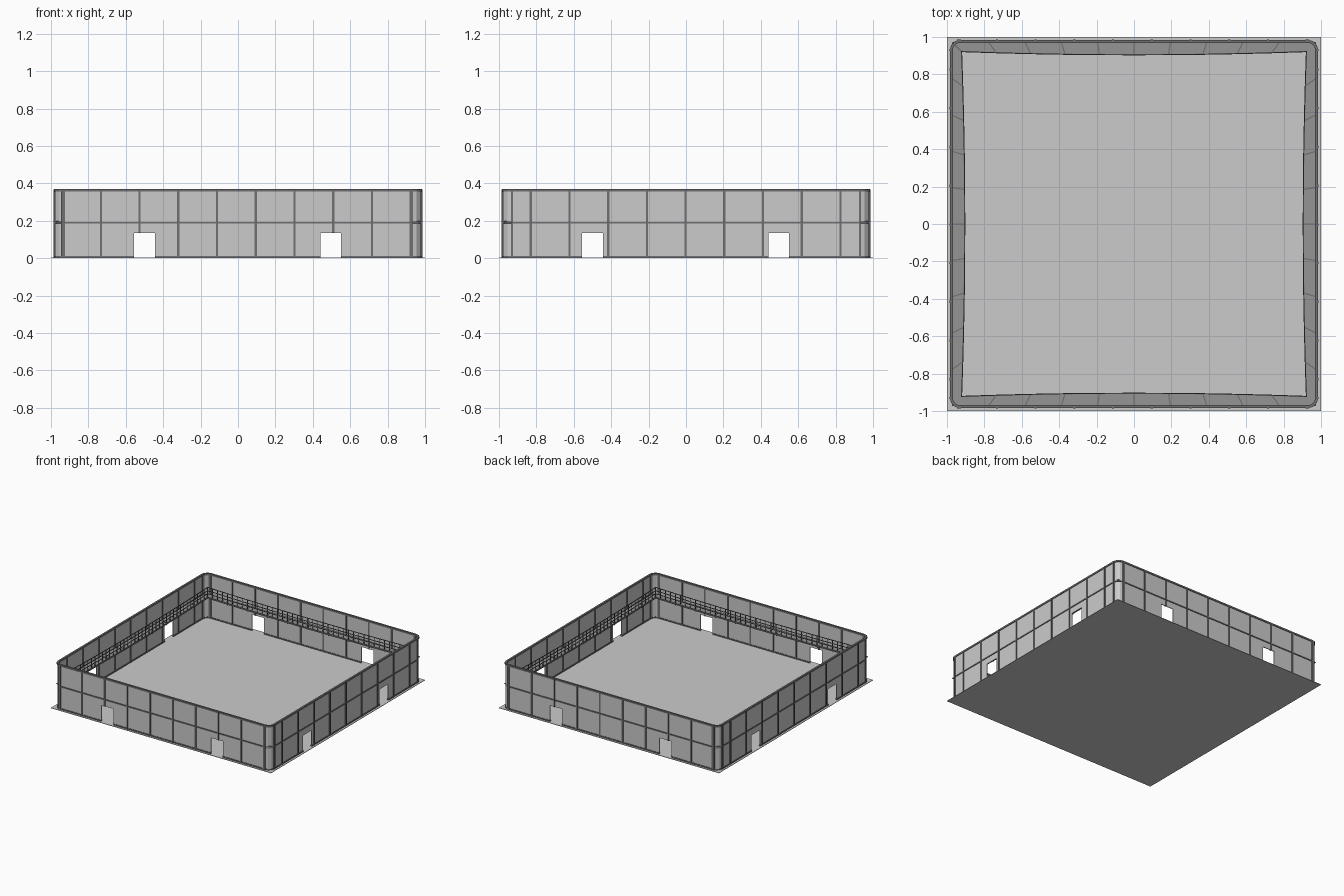
import bpy, bmesh, math
from mathutils import Vector, Matrix

if "Cube" in bpy.data.objects:
    bpy.data.objects.remove(bpy.data.objects["Cube"])

DOORS = [(-0.555, -0.445), (0.44, 0.55)]
DOOR_H, MID, TOP = 0.135, 0.19, 0.37
OUT, R = 0.98, 0.05            # wall outer face, corner radius


def dark(name, v):
    m = bpy.data.materials.new(name)
    m.diffuse_color = (v, v, v, 1)
    m.use_nodes = True
    m.node_tree.nodes["Principled BSDF"].inputs["Base Color"].default_value = m.diffuse_color
    return m


STEEL = dark("dark_steel", 0.16)
DECK = dark("deck_grey", 0.3)


def finish(bm, name, mat=None):
    bmesh.ops.recalc_face_normals(bm, faces=bm.faces)
    me = bpy.data.meshes.new(name)
    bm.to_mesh(me)
    bm.free()
    ob = bpy.data.objects.new(name, me)
    bpy.context.collection.objects.link(ob)
    if mat:
        me.materials.append(mat)


def prism(bm, pts, z0, z1, rot):
    lo = [bm.verts.new(rot @ Vector((x, y, z0))) for x, y in pts]
    hi = [bm.verts.new(rot @ Vector((x, y, z1))) for x, y in pts]
    n = len(pts)
    bm.faces.new(lo[::-1])
    bm.faces.new(hi)
    for i in range(n):
        bm.faces.new((lo[i], lo[(i + 1) % n], hi[(i + 1) % n], hi[i]))


# box in side coordinates: u along the wall, d outward distance
def box(bm, u0, u1, d0, d1, z0, z1, rot):
    prism(bm, [(u0, -d1), (u1, -d1), (u1, -d0), (u0, -d0)], z0, z1, rot)


# flat bar between two (u, d) points
def bar(bm, a, b, w, z0, z1, rot):
    a, b = Vector((a[0], -a[1])), Vector((b[0], -b[1]))
    t = (b - a).normalized()
    n = Vector((-t.y, t.x)) * w / 2
    prism(bm, [a - n, b - n, b + n, a + n], z0, z1, rot)


# rounded corner strip at the right-hand end of a side
def corner(bm, r0, r1, z0, z1, rot, n=3):
    c = OUT - R
    p = lambda r, i: (c + r * math.sin(i / n * math.pi / 2), -c - r * math.cos(i / n * math.pi / 2))
    for i in range(n):
        prism(bm, [p(r1, i), p(r1, i + 1), p(r0, i + 1), p(r0, i)], z0, z1, rot)


# inner walkway edge bows slightly inward at mid-span
def inner(u):
    return 0.905 + 0.017 * (u / 0.922) ** 2


floor = bmesh.new()
prism(floor, [(-1, -1), (1, -1), (1, 1), (-1, 1)], 0, 0.004, Matrix.Identity(3))
finish(floor, "floor")

lower, upper, posts, rails, deck, joists, railing = [bmesh.new() for _ in range(7)]
E = OUT - R
for k in range(4):
    rot = Matrix.Rotation(k * math.pi / 2, 3, 'Z')
    s = 1 if k in (0, 1) else -1
    n, start = (10, -0.94) if k % 2 == 0 else (9, -0.83)
    us = [(start + 0.207 * i) * s for i in range(n)]
    doors = sorted(tuple(sorted((a * s, b * s))) for a, b in DOORS)

    # wall sheets with door openings, plus bottom rail pieces
    d0, d1 = OUT - 0.006, OUT
    u = -E
    for a, b in doors + [(E, E)]:
        box(lower, u, a, d0, d1, 0.004, DOOR_H, rot)
        box(rails, u, a, d0 - 0.004, d1 + 0.004, 0.004, 0.013, rot)
        u = b
    box(lower, -E, E, d0, d1, DOOR_H, MID - 0.004, rot)
    box(upper, -E, E, d0, d1, MID + 0.003, TOP - 0.004, rot)
    corner(lower, R - 0.006, R, 0.004, MID - 0.004, rot)
    corner(upper, R - 0.006, R, MID + 0.003, TOP - 0.004, rot)

    # middle girt and top rim
    box(rails, -E, E, d0 - 0.004, d1 + 0.005, MID - 0.005, MID + 0.005, rot)
    box(rails, -E, E, d0 - 0.005, d1 + 0.005, TOP - 0.014, TOP, rot)
    corner(rails, R - 0.011, R + 0.005, TOP - 0.014, TOP, rot)
    corner(rails, R - 0.01, R + 0.004, 0.004, 0.013, rot)

    # posts, cut short above the doors
    for p in us + [-E, E]:
        z = DOOR_H if any(a - 0.006 < p < b + 0.006 for a, b in doors) else 0.004
        box(posts, p - 0.006, p + 0.006, d0 - 0.005, d1 + 0.006, z, TOP - 0.003, rot)

    # walkway segments with slanted joints, and joists beneath
    ou = [-0.972 + 1.944 * i / 10 for i in range(11)]
    iu = [-0.922 + 1.844 * i / 10 for i in range(11)]
    for i in range(10):
        prism(deck, [(ou[i], -0.972), (ou[i + 1], -0.972),
                     (iu[i + 1], -inner(iu[i + 1])), (iu[i], -inner(iu[i]))], 0.195, 0.2, rot)
        bar(railing, (iu[i], inner(iu[i])), (iu[i + 1], inner(iu[i + 1])), 0.006, 0.19, 0.202, rot)
        for z in (0.225, 0.25, 0.277):
            bar(railing, (iu[i], inner(iu[i])), (iu[i + 1], inner(iu[i + 1])), 0.004, z, z + 0.005, rot)
    for a, b in zip(ou[1:-1], iu[1:-1]):
        bar(joists, (a, 0.972), (b, inner(b)), 0.006, 0.183, 0.201, rot)

    # railing uprights
    for i in range(40):
        v = -0.922 + 1.844 * i / 40
        w = 0.0035 if i % 4 == 0 else 0.002
        box(railing, v - w, v + w, inner(v) - 0.002, inner(v) + 0.002, 0.2, 0.28, rot)

finish(lower, "lower_wall_panels")
finish(upper, "upper_wall_panels")
finish(posts, "wall_posts", STEEL)
finish(rails, "wall_rails", STEEL)
finish(deck, "walkway_deck", DECK)
finish(joists, "walkway_joists", STEEL)
finish(railing, "walkway_railing", STEEL)
